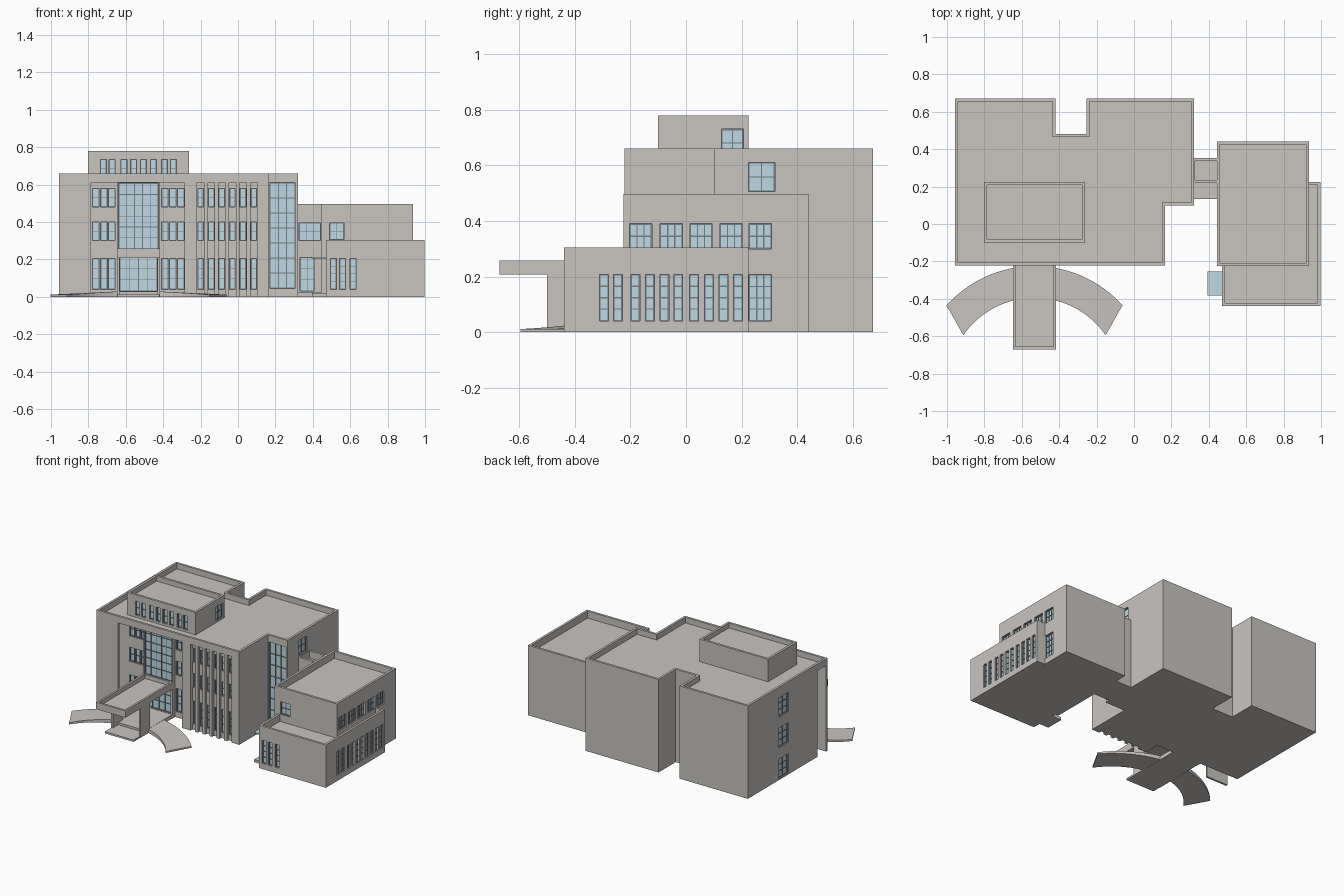
import bpy, bmesh, math

if "Cube" in bpy.data.objects:
    bpy.data.objects.remove(bpy.data.objects["Cube"])


def material(name, col):
    m = bpy.data.materials.new(name)
    m.diffuse_color = (*col, 1)
    m.use_nodes = True
    m.node_tree.nodes["Principled BSDF"].inputs["Base Color"].default_value = m.diffuse_color
    return m


WALL = material("warm grey wall", (0.58, 0.555, 0.53))
GLASS = material("pale blue glass", (0.52, 0.69, 0.77))
FRAME = material("slate frame", (0.17, 0.21, 0.24))


def add_object(name, bm, mat):
    bmesh.ops.recalc_face_normals(bm, faces=bm.faces)
    me = bpy.data.meshes.new(name)
    bm.to_mesh(me)
    bm.free()
    me.materials.append(mat)
    ob = bpy.data.objects.new(name, me)
    bpy.context.collection.objects.link(ob)
    return ob


def boxes(name, items, mat):
    """One object from many (x0, x1, y0, y1, z0, z1) boxes."""
    bm = bmesh.new()
    for x0, x1, y0, y1, z0, z1 in items:
        vs = bmesh.ops.create_cube(bm, size=1)["verts"]
        for v in vs:
            v.co = (x1 if v.co.x > 0 else x0, y1 if v.co.y > 0 else y0, z1 if v.co.z > 0 else z0)
    return add_object(name, bm, mat)


def block(name, outline, z0, z1, rim=0.016, depth=0.05):
    """Extruded outline with a sunken roof behind a parapet."""
    bm = bmesh.new()
    base = bm.faces.new([bm.verts.new((x, y, z0)) for x, y in outline])
    ext = bmesh.ops.extrude_face_region(bm, geom=[base], use_keep_orig=True)["geom"]
    bmesh.ops.translate(bm, verts=[g for g in ext if isinstance(g, bmesh.types.BMVert)], vec=(0, 0, z1 - z0))
    top = [g for g in ext if isinstance(g, bmesh.types.BMFace)][0]
    bmesh.ops.recalc_face_normals(bm, faces=bm.faces)
    bm.normal_update()
    bmesh.ops.inset_region(bm, faces=[top], thickness=rim, use_even_offset=True)
    ext = bmesh.ops.extrude_face_region(bm, geom=[top])["geom"]
    bmesh.ops.translate(bm, verts=[g for g in ext if isinstance(g, bmesh.types.BMVert)], vec=(0, 0, -depth))
    if top.is_valid:
        bmesh.ops.delete(bm, geom=[top], context="FACES_ONLY")
    return add_object(name, bm, WALL)


def rect(x0, x1, y0, y1):
    return [(x0, y0), (x1, y0), (x1, y1), (x0, y1)]


def cut(ob, items):
    """Subtract boxes from a block and bake the result."""
    cutter = boxes("cutter", items, WALL)
    cutter.hide_render = True
    mod = ob.modifiers.new("cut", "BOOLEAN")
    mod.operation, mod.solver, mod.object = "DIFFERENCE", "EXACT", cutter
    dg = bpy.context.evaluated_depsgraph_get()
    me = bpy.data.meshes.new_from_object(ob.evaluated_get(dg))
    ob.modifiers.clear()
    ob.data = me
    me.materials.clear()
    me.materials.append(WALL)
    for p in me.polygons:
        p.material_index = 0
    bpy.data.objects.remove(cutter)


def face_box(side, plane, u0, u1, z0, z1, d0, d1):
    """Box placed on a wall; d is the distance outward from the wall."""
    if side == "front":
        return (u0, u1, plane - d1, plane - d0, z0, z1)
    if side == "right":
        return (plane + d0, plane + d1, u0, u1, z0, z1)
    return (plane - d1, plane - d0, u0, u1, z0, z1)


def glaze(ob, wins, label, bar=0.004):
    """Windows: (side, wall plane, centre, width, z0, z1, columns, rows)."""
    holes, panes, bars = [], [], []
    for side, pl, c, w, z0, z1, nc, nr in wins:
        a, b = c - w / 2, c + w / 2
        holes.append(face_box(side, pl, a, b, z0, z1, -0.018, 0.01))
        panes.append(face_box(side, pl, a, b, z0, z1, -0.019, -0.013))
        for i in range(nc + 1):
            u = a + (w - bar) * i / nc
            bars.append(face_box(side, pl, u, u + bar, z0, z1, -0.018, -0.009))
        for j in range(nr + 1):
            z = z0 + (z1 - z0 - bar) * j / nr
            bars.append(face_box(side, pl, a, b, z, z + bar, -0.018, -0.0085))
    cut(ob, holes)
    boxes(label + "_glass", panes, GLASS)
    boxes(label + "_window_frames", bars, FRAME)


FLOORS = [(0.04, 0.205, 3), (0.30, 0.40, 2), (0.48, 0.58, 2)]

# Main building with rear notch and front right corner step
main = block("main_building", [
    (-0.957, -0.222), (0.165, -0.222), (0.165, 0.1), (0.32, 0.1), (0.32, 0.672),
    (-0.255, 0.672), (-0.255, 0.48), (-0.42, 0.48), (-0.42, 0.672), (-0.957, 0.672)], 0, 0.66, depth=0.04)
STRIPS = [-0.2, -0.143, -0.087, -0.03, 0.027, 0.085]
# Front recess and window strips
cut(main, [(-0.787, -0.285, -0.3, -0.11, -0.1, 0.612)]
    + [(x - 0.018, x + 0.018, -0.3, -0.202, -0.1, 0.612) for x in STRIPS])
# Open gap behind the thin front left screen wall
cut(main, [(-1.1, -0.7, -0.208, -0.11, -0.1, 0.612)])
wins = []
for z0, z1, rows in FLOORS:
    for x in (-0.76, -0.717, -0.675):
        wins += [("front", -0.11, u, 0.036, z0, z1, 1, rows) for u in (x, -1.066 - x)]
    wins += [("front", -0.202, x, 0.030, z0, z1, 1, rows) for x in STRIPS]
wins.append(("front", 0.1, 0.238, 0.135, 0.045, 0.61, 3, 7))
wins.append(("right", 0.32, 0.272, 0.095, 0.505, 0.61, 2, 2))
wins += [("left", -0.957, 0.27, 0.11, z, z + 0.14, 2, 3) for z in (0.008, 0.228, 0.445)]
glaze(main, wins, "main")

# Entrance bay with curtain wall and doors
bay = boxes("entrance_bay", [(-0.647, -0.417, -0.14, -0.09, 0, 0.612)], WALL)
glaze(bay, [("front", -0.14, -0.532, 0.212, 0.255, 0.607, 5, 6),
            ("front", -0.14, -0.532, 0.2, 0.03, 0.21, 4, 3)], "entrance")

# Rooftop room
room = block("rooftop_room", rect(-0.803, -0.263, -0.1, 0.225), 0.6, 0.78, depth=0.035)
glaze(room, [("front", -0.1, x, 0.032, 0.635, 0.735, 1, 2)
             for x in (-0.72, -0.673, -0.61, -0.558, -0.506, -0.453, -0.393, -0.345)]
      + [("right", -0.263, 0.167, 0.078, 0.63, 0.73, 2, 2)], "rooftop")

# Upper side wing
wing = block("side_wing", rect(0.445, 0.935, -0.224, 0.44), 0, 0.497)
glaze(wing, [("right", 0.935, y, 0.08, 0.30, 0.39, 3, 2) for y in (-0.163, -0.053, 0.054, 0.162, 0.267)]
      + [("right", 0.935, 0.267, 0.08, 0.04, 0.207, 3, 4),
         ("front", -0.224, 0.528, 0.075, 0.305, 0.395, 2, 2)], "wing")

# Low outer wing
low = block("low_wing", rect(0.47, 0.998, -0.438, 0.225), 0, 0.304)
ROW = (-0.295, -0.245, -0.182, -0.13, -0.078, -0.028, 0.029, 0.083, 0.135, 0.187)
glaze(low, [("right", 0.998, y, 0.032, 0.04, 0.208, 1, 4) for y in ROW]
      + [("front", -0.438, x, 0.032, 0.04, 0.205, 1, 4) for x in (0.51, 0.56, 0.615)]
      + [("left", 0.47, -0.317, 0.09, 0.022, 0.19, 2, 2)], "low_wing")

# Link between main building and wing, with its doorstep
link = block("link", rect(0.31, 0.46, 0.22, 0.353), 0, 0.497)
glaze(link, [("front", 0.22, 0.384, 0.115, 0.30, 0.395, 3, 2),
             ("front", 0.22, 0.37, 0.075, 0.03, 0.21, 2, 3)], "link")
boxes("link_step", [(0.31, 0.455, 0.135, 0.225, 0, 0.025)], WALL)

# Side door glass canopy and step
boxes("side_door_canopy", [(0.393, 0.475, -0.383, -0.255, 0.205, 0.213)], GLASS)
boxes("side_door_step", [(0.395, 0.475, -0.383, -0.255, 0, 0.02)], WALL)

# Entrance canopy, piers and platform
block("entrance_canopy", rect(-0.647, -0.417, -0.67, -0.12), 0.208, 0.257, 0.014, 0.03)
boxes("canopy_piers", [(x, x + 0.013, -0.5, -0.39, 0, 0.215) for x in (-0.647, -0.43)], WALL)
boxes("entrance_platform", [(-0.645, -0.419, -0.44, -0.1, 0, 0.028),
                            (-0.645, -0.419, -0.575, -0.43, 0, 0.013)], WALL)

# Curved sloping ramps, mirrored about the entrance axis
CX, CY, N = -0.532, -0.857, 16
for side, label in ((1, "right"), (-1, "left")):
    bm = bmesh.new()
    prev = None
    for i in range(N + 1):
        t = i / N
        ring = []
        for r, a0, a1 in ((0.632, 79.5, 41.9), (0.462, 75.8, 34.6)):
            a = math.radians(a0 + (a1 - a0) * t)
            x, y = CX + side * r * math.cos(a), CY + r * math.sin(a)
            z = 0.028 - 0.017 * t
            ring += [bm.verts.new((x, y, z)), bm.verts.new((x, y, 0))]
        ring = [ring[0], ring[2], ring[3], ring[1]]
        if prev:
            for k in range(4):
                bm.faces.new((prev[k], prev[(k + 1) % 4], ring[(k + 1) % 4], ring[k]))
        if i in (0, N):
            bm.faces.new(ring)
        prev = ring
    add_object(label + "_ramp", bm, WALL)
